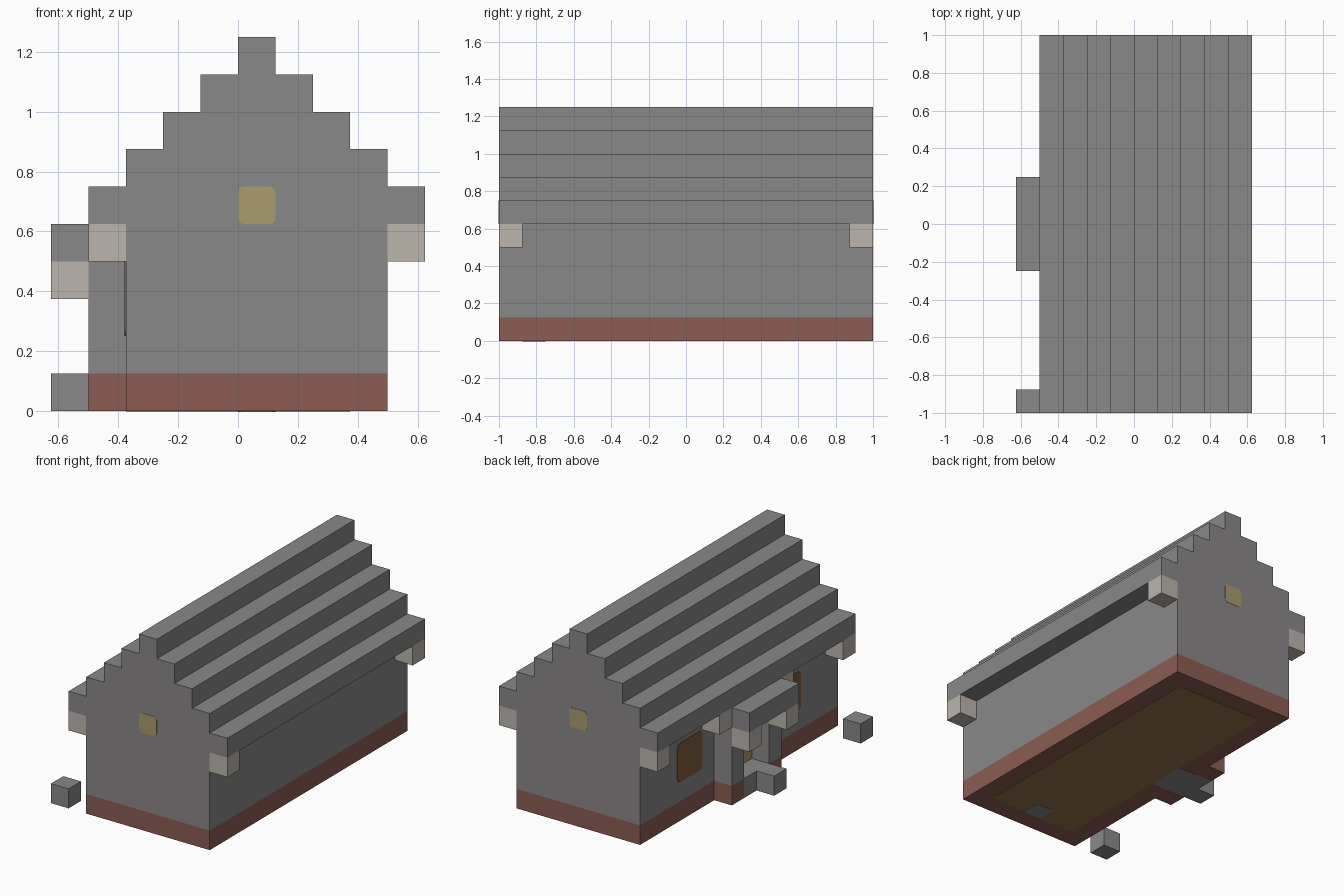
import bpy, bmesh
from mathutils import Vector

U = 0.125  # size of one building block

cube = bpy.data.objects.get("Cube")
if cube:
    bpy.data.objects.remove(cube)


def material(name, rgb):
    lin = [((c / 255 + 0.055) / 1.055) ** 2.4 for c in rgb] + [1.0]
    m = bpy.data.materials.new(name)
    m.use_nodes = True
    m.diffuse_color = lin
    m.node_tree.nodes["Principled BSDF"].inputs["Base Color"].default_value = lin
    return m


STONE = material("grey stone", (138, 136, 136))
BRICK = material("red brick", (140, 93, 83))
CREAM = material("pale cream", (188, 181, 175))
GLASS = material("yellow glass", (170, 156, 110))
WOOD = material("brown wood", (128, 92, 56))
PLANK = material("olive planks", (146, 117, 74))


def make_box(name, mat, x, y, z, round_axis=None, radius=0.02):
    """Box from (min, max) pairs in block units; edges along round_axis may be rounded."""
    bm = bmesh.new()
    bmesh.ops.create_cube(bm, size=1)
    for v in bm.verts:
        v.co = Vector([(r[0] + (r[1] - r[0]) * (c + 0.5)) * U
                       for c, r in zip(v.co, (x, y, z))])
    if round_axis is not None:
        edges = [e for e in bm.edges
                 if abs((e.verts[0].co - e.verts[1].co)[round_axis]) > 1e-5]
        bmesh.ops.bevel(bm, geom=edges, offset=radius, segments=3,
                        profile=0.5, affect='EDGES')
    me = bpy.data.meshes.new(name)
    bm.to_mesh(me)
    bm.free()
    me.materials.append(mat)
    ob = bpy.data.objects.new(name, me)
    bpy.context.collection.objects.link(ob)
    return ob


def mirrored(a, b, side):
    return (a, b) if side > 0 else (-b, -a)


T = 0.03  # how far a painted plate stands off its wall, in blocks

# Main body
make_box("foundation", BRICK, (-3, 4), (-8, 8), (0, 1))
make_box("house_walls", STONE, (-3, 4), (-8, 8), (1, 5))

# Stepped roof
for i in range(5):
    make_box(f"roof_step_{i + 1}", STONE, (-4 + i, 5 - i), (-8, 8), (5 + i, 6 + i))

# Parts repeated at the front and back
for side, tag in ((-1, "front"), (1, "back")):
    for x0, lr in ((-4, "right"), (4, "left")):
        make_box(f"{tag}_{lr}_eave_bracket", CREAM, (x0, x0 + 1),
                 mirrored(7, 8, side), (4, 5))
    make_box(f"{tag}_gable_window", GLASS, (0, 1),
             mirrored(8 - T, 8 + T / 2, side), (5, 6), round_axis=1)
    make_box(f"{tag}_side_window", WOOD, (-3 - T, -3 + T),
             mirrored(3, 5, side), (2, 4), round_axis=0, radius=0.03)
    make_box(f"{tag}_porch_footing", BRICK, (-4, -3), mirrored(1, 2, side), (0, 1))
    make_box(f"{tag}_porch_wall", STONE, (-4, -3), mirrored(1, 2, side), (1, 5))
    make_box(f"{tag}_porch_bracket", CREAM, (-5, -4), mirrored(1, 2, side), (3, 4))
    make_box(f"{tag}_porch_eave_bracket", CREAM, (-4, -3), mirrored(2, 3, side), (4, 5))

# Porch roof, floor, step and door
make_box("porch_roof", STONE, (-5, -4), (-2, 2), (4, 5))
make_box("porch_lintel", STONE, (-4, -3), (-1, 1), (4, 5))
make_box("porch_floor", STONE, (-4, -3), (-1, 1), (0, 1))
make_box("porch_step", STONE, (-5, -4), (-1, 0), (0, 1))
make_box("door", GLASS, (-3 - T, -3 + T), (-1, 1), (1, 3))

# Loose block beside the house
make_box("corner_block", STONE, (-5, -4), (-8, -7), (0, 1))

# Underside panels
make_box("floor_panel", PLANK, (-2, 3), (-7, 7), (-T / 2, T), round_axis=2, radius=0.03)
make_box("doorway_panel", STONE, (-3, -2), (-1, 1), (-T / 2, T))
make_box("hearth_panel", STONE, (0, 1), (-7, -6), (-T, T), round_axis=2)
